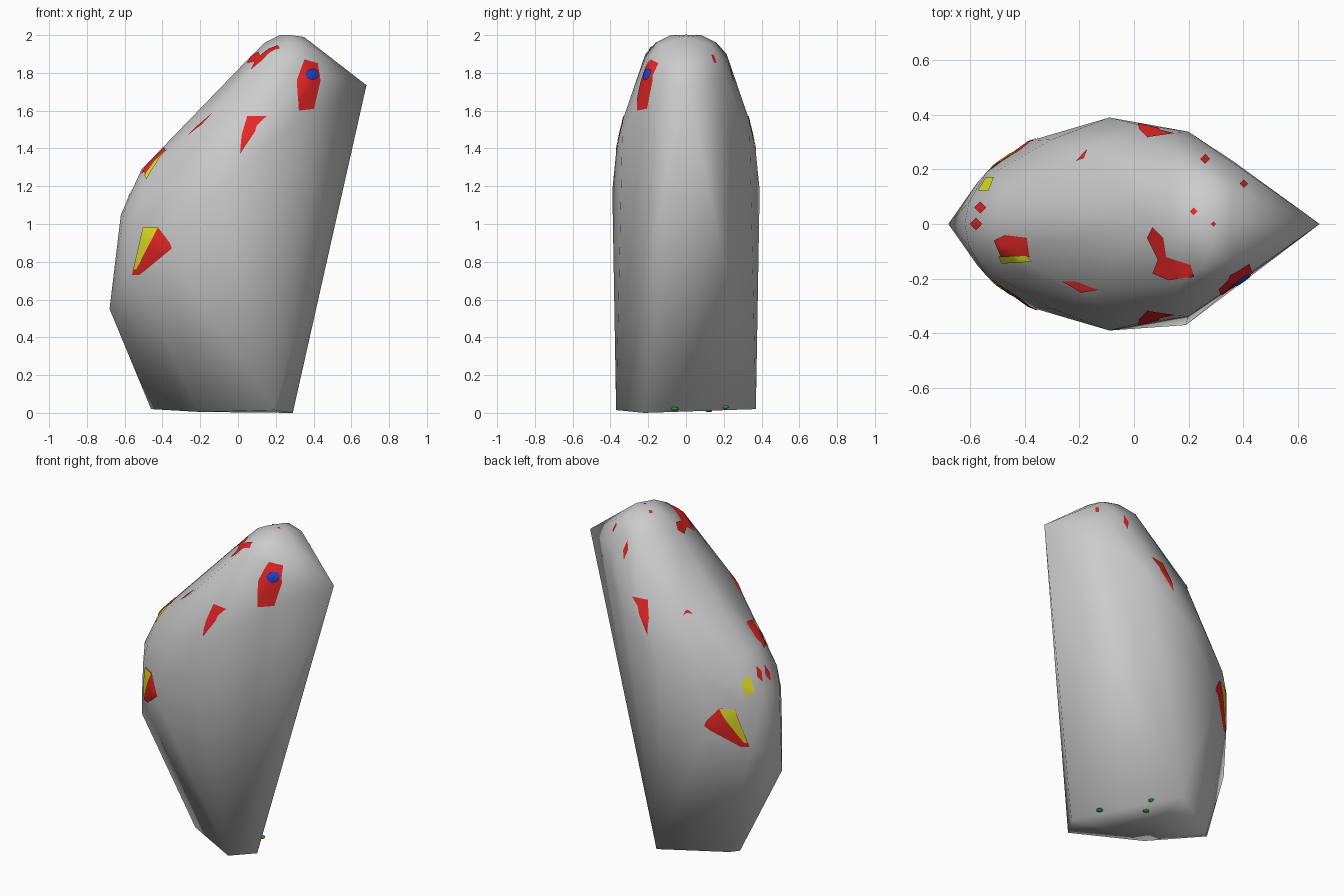
import bpy, bmesh
from math import cos, sin, pi
from mathutils import Vector
from mathutils.bvhtree import BVHTree

if "Cube" in bpy.data.objects:
    bpy.data.objects.remove(bpy.data.objects["Cube"])


def material(name, rgb):
    m = bpy.data.materials.new(name)
    m.diffuse_color = (*rgb, 1)
    m.use_nodes = True
    m.node_tree.nodes["Principled BSDF"].inputs["Base Color"].default_value = m.diffuse_color
    return m


RED = material("red", (0.8, 0.02, 0.02))
YELLOW = material("yellow", (0.75, 0.75, 0.02))
BLUE = material("blue", (0.02, 0.05, 0.6))
GREEN = material("green", (0.03, 0.35, 0.03))


def add_object(name, bm, mat=None):
    me = bpy.data.meshes.new(name)
    bm.to_mesh(me)
    ob = bpy.data.objects.new(name, me)
    bpy.context.collection.objects.link(ob)
    if mat:
        me.materials.append(mat)
    return ob


# Shell: convex wrap around head, body, tail and feet
centre = [(0.68, 1.735), (-0.68, 0.55), (-0.62, 1.05), (-0.51, 1.29), (0.07, 1.89),
          (0.14, 1.96), (0.22, 2.0), (0.35, 1.99)]
sides = [  # mirrored front/back
    (0.28, 0.08, 2.0), (0.25, 0.16, 1.96), (0.17, 0.215, 1.9), (0.36, 0.13, 1.95),
    (0.32, 0.205, 1.87), (0.39, 0.205, 1.79), (0.37, 0.225, 1.6), (0.14, 0.335, 1.55),
    (0.2, 0.338, 1.45), (0.0, 0.368, 1.4), (-0.09, 0.39, 1.18), (-0.17, 0.26, 1.54),
    (-0.3, 0.31, 1.2), (-0.38, 0.305, 0.87), (-0.42, 0.17, 1.29), (-0.49, 0.09, 1.29),
    (-0.51, 0.19, 1.11), (-0.54, 0.19, 0.98), (-0.575, 0.15, 0.78), (-0.605, 0.08, 1.06)]
feet = [(-0.2, -0.145, 0.005), (0.19, -0.37, 0.015), (0.29, -0.22, 0.0),
        (-0.05, 0.37, 0.02), (-0.42, 0.16, 0.02), (-0.46, 0.11, 0.02)]
bm = bmesh.new()
points = [(x, 0, z) for x, z in centre] + feet
points += [(x, s * y, z) for x, y, z in sides for s in (-1, 1)]
for p in points:
    bm.verts.new(p)
bmesh.ops.convex_hull(bm, input=bm.verts)
loose = [v for v in bm.verts if not v.link_faces]
bmesh.ops.delete(bm, geom=loose, context='VERTS')
bmesh.ops.recalc_face_normals(bm, faces=bm.faces)
tree = BVHTree.FromBMesh(bm)
shell = add_object("outer_shell", bm)
bpy.context.view_layer.objects.active = shell
shell.select_set(True)
bpy.ops.object.shade_smooth_by_angle(angle=1.45)


# Coloured patches: flat outlines, subdivided and projected onto the shell
def patch(name, outline, side, mat, lift=0.004):
    start, ray = {"front": (lambda a, b: (a, -3, b), (0, 1, 0)),
                  "back": (lambda a, b: (a, 3, b), (0, -1, 0)),
                  "top": (lambda a, b: (a, b, 4), (0, 0, -1))}[side]
    pb = bmesh.new()
    pb.faces.new([pb.verts.new((a, b, 0)) for a, b in outline])
    bmesh.ops.triangulate(pb, faces=pb.faces)
    bmesh.ops.subdivide_edges(pb, edges=pb.edges, cuts=5, use_grid_fill=True)
    missed = []
    for v in pb.verts:
        loc, nor, _, _ = tree.ray_cast(Vector(start(v.co.x, v.co.y)), Vector(ray))
        if loc is None:
            missed.append(v)
        else:
            v.co = loc + nor * lift
    bmesh.ops.delete(pb, geom=missed, context='VERTS')
    pb.normal_update()
    for f in pb.faces:
        if f.normal.dot(Vector(ray)) > 0:
            f.normal_flip()
    ob = add_object(name, pb, mat)
    ob.data.shade_smooth()


patch("cheek_patch", [(0.32, 1.6), (0.4, 1.61), (0.435, 1.76), (0.42, 1.85), (0.35, 1.87),
                      (0.31, 1.76)], "front", RED)
patch("eye", [(0.388 + 0.032 * cos(i * pi / 6), 1.79 + 0.028 * sin(i * pi / 6))
              for i in range(12)], "front", BLUE, 0.012)
for side in ("front", "back"):
    patch("shoulder_patch_" + side, [(0.01, 1.37), (0.09, 1.49), (0.1, 1.52), (0.15, 1.57),
          (0.05, 1.57), (0.08, 1.53), (0.02, 1.47)], side, RED)
    patch("wing_patch_" + side, [(-0.56, 0.73), (-0.52, 0.73), (-0.35, 0.87), (-0.36, 0.9),
          (-0.42, 0.98), (-0.5, 0.98)], side, RED)
    patch("wing_stripe_" + side, [(-0.55, 0.76), (-0.535, 0.76), (-0.42, 0.98), (-0.5, 0.98)],
          side, YELLOW, 0.008)
patch("nape_patch", [(0.05, -0.05), (0.07, -0.01), (0.11, -0.05), (0.12, -0.12), (0.21, -0.15),
                     (0.22, -0.19), (0.13, -0.205), (0.07, -0.18), (0.09, -0.13)], "top", RED)
patch("back_patch", [(-0.51, -0.06), (-0.47, -0.04), (-0.39, -0.05), (-0.38, -0.12),
                     (-0.48, -0.13)], "top", RED)
patch("back_stripe", [(-0.49, -0.115), (-0.39, -0.115), (-0.37, -0.135), (-0.48, -0.14)],
      "top", YELLOW, 0.008)
patch("side_patch", [(-0.26, -0.21), (-0.21, -0.21), (-0.13, -0.24), (-0.19, -0.25)], "top", RED)
patch("far_side_patch", [(-0.21, 0.23), (-0.17, 0.27), (-0.18, 0.24)], "top", RED)
patch("rump_stripe", [(-0.57, 0.12), (-0.54, 0.17), (-0.51, 0.17), (-0.53, 0.12)], "top", YELLOW)

# Small red spots
for i, (x, y, r) in enumerate([(-0.56, 0.06, 0.022), (-0.575, 0.0, 0.022), (0.22, 0.045, 0.014),
                               (0.29, 0.0, 0.01), (0.4, 0.145, 0.015), (0.26, 0.235, 0.018)]):
    patch(f"spot_{i}", [(x - r, y), (x, y - r), (x + r, y), (x, y + r)], "top", RED)

# Claw tips
for i, p in enumerate([(0.21, -0.06, 0.022), (0.04, 0.207, 0.03), (0.01, 0.12, 0.014)]):
    bpy.ops.mesh.primitive_uv_sphere_add(segments=12, ring_count=6, radius=1, location=p)
    ob = bpy.context.object
    ob.name, ob.scale = f"claw_{i}", (0.02, 0.02, 0.01)
    ob.data.materials.append(GREEN)
    bpy.ops.object.shade_smooth()
